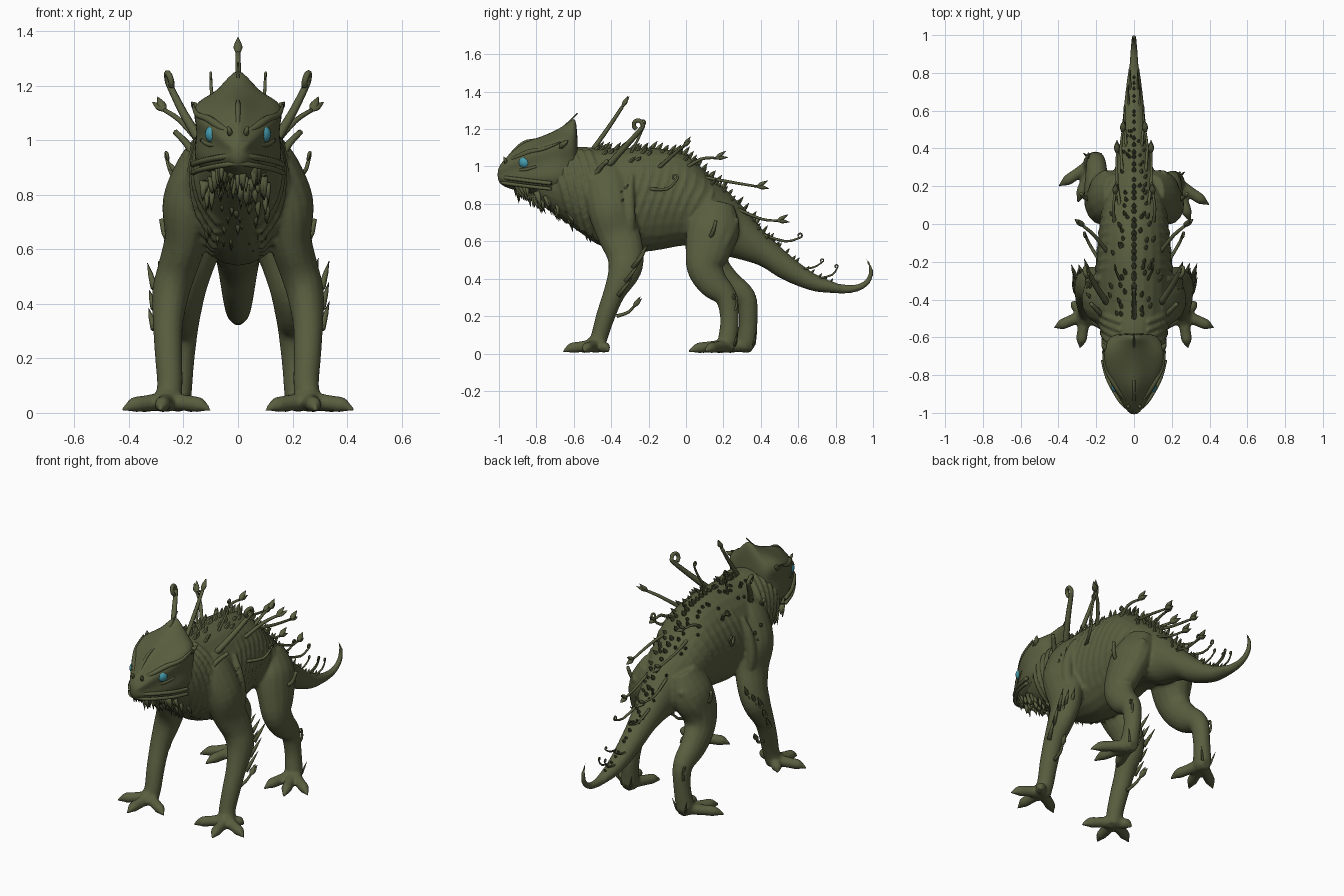
import bpy, bmesh, math, random
from mathutils import Vector

random.seed(4)
if "Cube" in bpy.data.objects:
    bpy.data.objects.remove(bpy.data.objects["Cube"])


def material(name, colour):
    mat = bpy.data.materials.new(name)
    mat.use_nodes = True
    mat.diffuse_color = colour
    shader = mat.node_tree.nodes["Principled BSDF"]
    shader.inputs["Base Color"].default_value = colour
    shader.inputs["Roughness"].default_value = 0.8
    return mat


olive = material("olive hide", (0.10, 0.113, 0.05, 1))
teal = material("teal eye", (0.06, 0.34, 0.44, 1))


def finish(bm, name, mat=olive, smooth=True):
    """Turn a bmesh into a named object."""
    bmesh.ops.recalc_face_normals(bm, faces=bm.faces)
    mesh = bpy.data.meshes.new(name)
    bm.to_mesh(mesh)
    bm.free()
    for poly in mesh.polygons:
        poly.use_smooth = smooth
    mesh.materials.append(mat)
    obj = bpy.data.objects.new(name, mesh)
    bpy.context.collection.objects.link(obj)
    return obj


def spline(rows, steps):
    """Catmull-Rom interpolation of rows of any width."""
    out = []
    for i in range(len(rows) - 1):
        a, b, c, d = (rows[max(i - 1, 0)], rows[i], rows[i + 1],
                      rows[min(i + 2, len(rows) - 1)])
        for k in range(steps):
            t = k / steps
            out.append([q + t * (r - p) / 2 + t * t * (p - 2.5 * q + 2 * r - s / 2)
                        + t ** 3 * (1.5 * (q - r) + (s - p) / 2)
                        for p, q, r, s in zip(a, b, c, d)])
    return out + [list(rows[-1])]


def skin(bm, rings):
    """Bridge rings of points and cap both ends."""
    loops = [[bm.verts.new(p) for p in ring] for ring in rings]
    n = len(loops[0])
    for a, b in zip(loops, loops[1:]):
        for i in range(n):
            bm.faces.new((a[i], a[(i + 1) % n], b[(i + 1) % n], b[i]))
    bm.faces.new(loops[0][::-1])
    bm.faces.new(loops[-1])


def tube(bm, rows, sides=12, steps=4):
    """Tube along rows of x, y, z, radius and optional second radius."""
    rows = [list(r) if len(r) == 5 else list(r) + [r[3]] for r in rows]
    rows = spline(rows, steps)
    pts = [Vector(r[:3]) for r in rows]
    rings, u = [], None
    for i, (p, r) in enumerate(zip(pts, rows)):
        t = (pts[min(i + 1, len(pts) - 1)] - pts[max(i - 1, 0)]).normalized()
        if u is None:
            u = Vector((0, 0, 1)) if abs(t.x) > 0.8 else Vector((1, 0, 0))
        u = (u - t * u.dot(t)).normalized()
        v = t.cross(u)
        turn = [math.tau * k / sides for k in range(sides)]
        rings.append([p + u * max(r[3], .001) * math.cos(a)
                      + v * max(r[4], .001) * math.sin(a) for a in turn])
    skin(bm, rings)


def spike(bm, base, way, length, radius):
    base, way = Vector(base), Vector(way).normalized()
    tube(bm, [(*(base - way * radius), radius),
              (*(base + way * length * .5), radius * .65),
              (*(base + way * length), .001)], 6, 1)


# Trunk profile: y, centre height, half width, half height
TRUNK = [(-.8, .93, .11, .12), (-.66, .905, .155, .19), (-.55, .87, .175, .235),
         (-.45, .835, .195, .262), (-.3, .82, .205, .28), (-.15, .825, .195, .272),
         (0, .82, .18, .242), (.12, .76, .16, .2), (.22, .695, .13, .175),
         (.3, .645, .1, .145), (.4, .57, .08, .103), (.5, .49, .066, .085),
         (.6, .425, .056, .065), (.7, .375, .045, .045), (.82, .347, .03, .024)]
FINE = spline(TRUNK, 8)


def surf(y, angle, lift=0.0):
    """Point on the trunk; angle is measured from straight up."""
    r = min(FINE, key=lambda row: abs(row[0] - y))
    return Vector(((r[2] + lift) * math.sin(angle), y,
                   r[1] + (r[3] + lift) * math.cos(angle)))


# Body, limbs and tail fused into one hide
bm = bmesh.new()
skin(bm, [[(w * math.sin(k * math.tau / 24), y, z + h * math.cos(k * math.tau / 24))
           for k in range(24)] for y, z, w, h in spline(TRUNK, 4)])
tube(bm, [(0, .76, .355, .034, .03), (0, .84, .345, .025), (0, .92, .352, .019),
          (0, .975, .39, .015), (0, .988, .45, .011), (0, .962, .512, .004)])


def foot(bm, x, y, tips):
    tube(bm, [(x, y + .04, .03, .03), (x, y, .05, .05), (x, y - .05, .035, .03)])
    for tx, ty in tips:
        dx, dy = tx - x, ty - y
        tube(bm, [(x, y, .045, .036), (x + dx * .45, y + dy * .45, .036, .03),
                  (x + dx * .72, y + dy * .72, .03, .029),
                  (x + dx * .85, y + dy * .85, .022, .018), (tx, ty, .01, .004)], 10)


for s in (-1, 1):
    # Front leg
    tube(bm, [(s * .1, -.42, .99, .06, .09), (s * .14, -.42, .9, .085, .12),
              (s * .175, -.4, .77, .102, .125), (s * .19, -.36, .64, .08, .115),
              (s * .222, -.325, .53, .072, .1), (s * .247, -.33, .44, .068, .088),
              (s * .257, -.385, .32, .055, .058),
              (s * .254, -.43, .2, .05, .051), (s * .25, -.46, .1, .047, .046),
              (s * .26, -.48, .03, .05, .045)], 16)
    foot(bm, s * .26, -.48, [(s * .425, -.55), (s * .285, -.66), (s * .1, -.57),
                             (s * .33, -.41)])
    # Hind leg, with one foot a stride behind the other
    back = 0 if s > 0 else .1
    tube(bm, [(s * .1, .17, .8, .06, .09), (s * .135, .15, .68, .1, .14),
              (s * .17, .12, .56, .088, .125), (s * .19, .1 + back * .4, .46, .075, .097),
              (s * .198, .145 + back * .7, .375, .064, .082),
              (s * .2, .215 + back, .3, .053, .06),
              (s * .207, .233 + back, .18, .046, .05),
              (s * .22, .222 + back, .06, .05, .054)], 16)
    toes = [(.4, .1), (.3, .01), (.15, .03)]
    foot(bm, s * .22, .22 + back, [(s * x, y + back) for x, y in toes])
    # Ribs along the flank and pleats on the neck
    for i in range(9):
        y = -.28 + i * .047
        tube(bm, [(*surf(y + .05 * math.sin(a * 2), s * a), .007 if 1 < a < 2 else .003)
                  for a in (.7, 1.05, 1.4, 1.75, 2.1, 2.4)], 6, 2)
    for i in range(6):
        y = -.7 + i * .043
        tube(bm, [(*surf(y + (a - 1) * .06, s * a), .014)
                  for a in (.4, .8, 1.2, 1.7, 2.2, 2.7)], 6, 2)
    # Muscle folds at shoulder and thigh
    tube(bm, [(s * .175, -.29, .96, .014), (s * .215, -.3, .86, .025),
              (s * .23, -.3, .72, .032), (s * .21, -.29, .6, .02)], 8)
    tube(bm, [(s * .15, .27, .72, .02), (s * .2, .22, .62, .03),
              (s * .22, .16, .5, .025)], 8)
hide = finish(bm, "body_and_limbs")
remesh = hide.modifiers.new("fuse", "REMESH")
remesh.mode = "VOXEL"
remesh.voxel_size = .009
remesh.use_smooth_shade = True
relax = hide.modifiers.new("relax", "SMOOTH")
relax.iterations = 3

# Head shield and jaw: y, half width, chin, cheek, side corner, ridge
bm = bmesh.new()
HEAD = [(-1.01, .025, .91, .94, .975, 1.0), (-.96, .062, .88, .925, 1.005, 1.06),
        (-.88, .112, .86, .925, 1.055, 1.15), (-.78, .17, .845, .93, 1.1, 1.17),
        (-.68, .18, .83, .93, 1.145, 1.215), (-.62, .155, .84, .94, 1.13, 1.27),
        (-.576, .125, .9, .97, 1.1, 1.335)]
rings = []
for y, w, chin, cheek, side, top in HEAD:
    half = [(w * .55, chin + .015), (w, cheek), (w * .8, (cheek + side) / 2),
            (w * 1.03, side), (w * .48, side + (top - side) * .36)]
    ring = [(0, chin)] + half + [(0, top)] + [(-x, z) for x, z in half[::-1]]
    rings.append([(x, y, z) for x, z in ring])
skin(bm, rings)
head = finish(bm, "head")
head.modifiers.new("round", "SUBSURF").levels = 2
head.modifiers["round"].render_levels = 2

# Lips, brows, nostril bumps and central ridge
bm = bmesh.new()
for drop, r in ((0, .011), (-.03, .01)):
    path = [(.165, -.72, .91), (.142, -.81, .92), (.102, -.89, .93), (.056, -.955, .938)]
    path += [(0, -.986, .945)] + [(-x, y, z) for x, y, z in path[::-1]]
    tube(bm, [(x, y, z + drop, r) for x, y, z in path], 8)
tube(bm, [(0, -.982, .995, .007), (0, -.95, 1.048, .008), (0, -.87, 1.126, .009),
          (0, -.78, 1.15, .006), (0, -.67, 1.2, .006), (0, -.58, 1.285, .003)], 8)
for s in (-1, 1):
    tube(bm, [(s * .03, -.945, 1.03, .007), (s * .068, -.9, 1.05, .014),
              (s * .108, -.84, 1.077, .014), (s * .15, -.76, 1.095, .01),
              (s * .165, -.67, 1.13, .004)], 8)
    tube(bm, [(s * .07, -.915, .985, .006), (s * .102, -.86, .983, .01),
              (s * .132, -.8, 1.0, .008)], 8)
    spike(bm, (s * .03, -.965, 1.03), (s * .3, -.4, 1), .025, .012)
    spike(bm, (s * .15, -.66, 1.115), (s * .4, .6, .5), .045, .02)
finish(bm, "face_ridges")

# Eyes
for s, name in ((-1, "right_eye"), (1, "left_eye")):
    bm = bmesh.new()
    bmesh.ops.create_uvsphere(bm, u_segments=20, v_segments=12, radius=.034)
    bmesh.ops.translate(bm, verts=bm.verts, vec=(s * .087, -.86, 1.022))
    finish(bm, name, teal)

# Beard of hanging strands under jaw and throat
bm = bmesh.new()
for i in range(90):
    y = random.uniform(-.92, -.5)
    x = random.uniform(-1, 1) * min(.13, .06 + (y + .93) * .4)
    z = .875 - (y + .93) * .6 + abs(x) * .4
    spike(bm, (x, y, z + .02), (x * .5, random.uniform(0, .5), -1),
          random.uniform(.035, .08), random.uniform(.01, .018))
finish(bm, "beard")

# Thorns along the back and tail
bm = bmesh.new()
for i in range(36):
    y = -.48 + i * .036
    for lane in (-2, -1, 0, 1, 2):
        if lane and (y > .5 or random.random() < .3):
            continue
        angle = lane * .27 + random.uniform(-.1, .1) * abs(lane)
        base = surf(y + random.uniform(-.012, .012), angle, -.006)
        size = (.046 if lane == 0 else .036) * (1 - max(y, 0) * .6)
        spike(bm, base, (math.sin(angle), .75, math.cos(angle)),
              size * random.uniform(.8, 1.25), size * .38)
finish(bm, "back_thorns", smooth=False)


# Twigs sprouting from back and limbs
def twig(bm, path, r, end):
    path = [Vector(p) for p in path]
    tip, way = path[-1], (path[-1] - path[-2]).normalized()
    rows = [(*p, r * (1 - .5 * i / len(path))) for i, p in enumerate(path)]
    if end == "curl":
        up = Vector((0, -way.z, way.y)).normalized()
        for k in range(1, 7):
            a, q = k * .8, r * 1.9 * (1 - k * .08)
            rows.append((*(tip + way * q * math.sin(a) + up * q * (1 - math.cos(a))), r * .6))
    tube(bm, rows, 7, 3)
    if end == "leaf":
        for turn in (0, .9):
            out = (way + Vector((0, turn * .4, turn))).normalized()
            tube(bm, [(*(tip + out * d), w, w * .7) for d, w in
                      ((-.01, .004), (.02, .016), (.04, .012), (.065, .001))], 8, 2)


bm = bmesh.new()
twig(bm, [(0, -.52, 1.06), (0, -.42, 1.2), (0, -.34, 1.32)], .014, "leaf")
for s in (-1, 1):
    for end, r, path in (
            ("curl", .019, [(.14, -.42, 1.0), (.2, -.33, 1.1), (.25, -.24, 1.2)]),
            ("curl", .008, [(.07, -.3, 1.06), (.095, -.25, 1.16), (.1, -.22, 1.23)]),
            ("leaf", .012, [(.13, -.16, .98), (.21, -.06, 1.07), (.27, -.01, 1.11)]),
            ("leaf", .01, [(.07, .06, .95), (.09, .22, .92), (.09, .38, .893)]),
            ("leaf", .01, [(.1, -.02, .98), (.11, .08, 1.04), (.1, .16, 1.045)]),
            ("leaf", .009, [(.06, .26, .78), (.07, .4, .72), (.06, .49, .71)]),
            ("curl", .008, [(.04, .4, .64), (.05, .53, .6), (.05, .61, .62)]),
            ("curl", .006, [(.03, .6, .45), (.03, .68, .46), (.03, .73, .49)]),
            ("curl", .006, [(.02, .7, .4), (.02, .78, .42), (.02, .81, .46)]),
            ("curl", .01, [(.18, -.2, .88), (.24, -.1, .88), (.26, -.05, .93)]),
            ("spike", .016, [(.15, -.5, .93), (.19, -.46, .99), (.23, -.42, 1.03)]),
            ("leaf", .01, [(.26, -.37, .2), (.27, -.31, .22), (.28, -.28, .25)]),
            ("spike", .014, [(.2, .12, .62), (.26, .14, .64), (.28, .16, .71)])):
        twig(bm, [(s * x, y, z) for x, y, z in path], r, end)
    back = 0 if s > 0 else .1
    twig(bm, [(s * .22, .24 + back, .2), (s * .24, .27 + back, .25),
              (s * .24, .27 + back, .3)], .008, "curl")
    # Bark shards behind elbow, forearm, shoulder and heel
    for i in range(9):
        spike(bm, (s * (.24 + .035 * (i % 3)), -.25 - i * .013, .52 - i * .025),
              (s * .25, .7, .9), random.uniform(.06, .12), .014)
    for i in range(8):
        spike(bm, (s * random.uniform(.19, .24), random.uniform(-.48, -.3),
                   random.uniform(.72, .92)), (s * .6, .6, .8), .045, .012)
    for i in range(3):
        spike(bm, (s * (.19 + .03 * i), .26 + back, .05), (s * (i - 1) * .3, .25, 1), .07, .008)
finish(bm, "twigs_and_shards")
